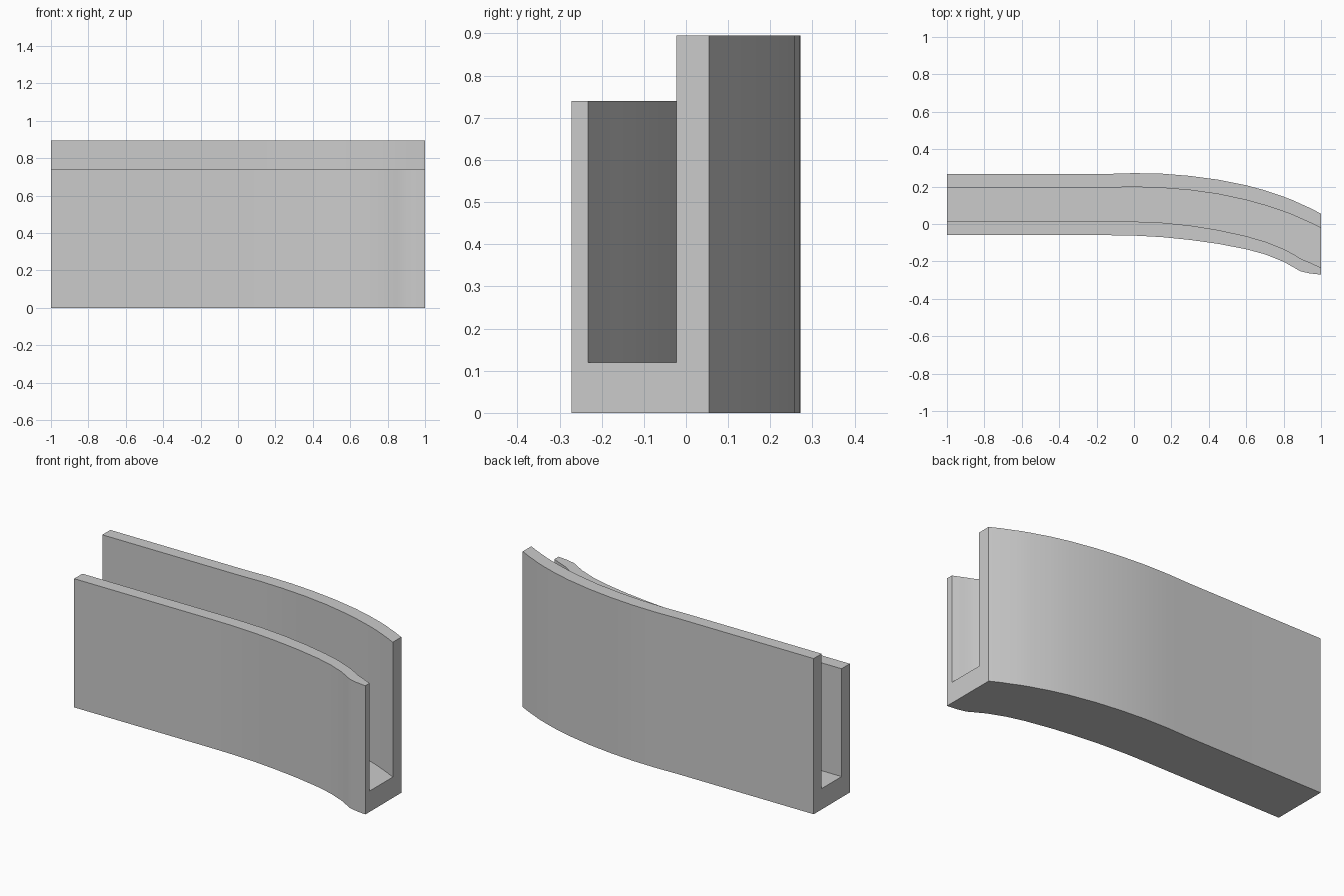
import bpy
import bmesh
from math import radians

cube = bpy.data.objects.get("Cube")
if cube:
    bpy.data.objects.remove(cube, do_unlink=True)

FLOOR, FRONT_TOP, BACK_TOP = 0.12, 0.74, 0.895

# Plan of the trough: x, then y of front outer, front inner, back inner, back outer
stations = [
    (-1, -.06, .015, .195, .268),
    (-.13, -.06, .015, .195, .268),
    (0, -.062, .013, .198, .272),
    (.15, -.07, .007, .193, .269),
    (.3, -.085, -.008, .181, .257),
    (.45, -.106, -.032, .16, .237),
    (.6, -.135, -.065, .128, .207),
    (.7, -.162, -.094, .1, .18),
    (.8, -.202, -.134, .067, .146),
    (.85, -.23, -.16, .048, .127),
    (.89, -.253, -.185, .03, .108),
    (.94, -.264, -.206, .008, .086),
    (1, -.271, -.233, -.022, .055),
]

# Grey material
grey = bpy.data.materials.new("plain grey")
grey.use_nodes = True
colour = (0.6, 0.6, 0.6, 1)
grey.diffuse_color = colour
grey.node_tree.nodes["Principled BSDF"].inputs["Base Color"].default_value = colour

# Curved trough: a U-shaped section swept through the stations
bm = bmesh.new()
rings = []
for x, fo, fi, bi, bo in stations:
    section = [(fo, 0), (bo, 0), (bo, BACK_TOP), (bi, BACK_TOP),
               (bi, FLOOR), (fi, FLOOR), (fi, FRONT_TOP), (fo, FRONT_TOP)]
    rings.append([bm.verts.new((x, y, z)) for y, z in section])
for a, b in zip(rings, rings[1:]):
    for i in range(len(a)):
        j = (i + 1) % len(a)
        bm.faces.new((a[i], a[j], b[j], b[i]))

# Flat ends, split into floor and two walls
for ring in (rings[0], rings[-1]):
    bm.faces.new([ring[i] for i in (0, 1, 4, 5)])
    bm.faces.new([ring[i] for i in (1, 2, 3, 4)])
    bm.faces.new([ring[i] for i in (0, 5, 6, 7)])
bmesh.ops.recalc_face_normals(bm, faces=bm.faces)

mesh = bpy.data.meshes.new("curved_trough")
bm.to_mesh(mesh)
bm.free()
mesh.materials.append(grey)
trough = bpy.data.objects.new("curved_trough", mesh)
bpy.context.collection.objects.link(trough)

# Smooth the curved walls and keep the rims sharp
bpy.ops.object.select_all(action='DESELECT')
trough.select_set(True)
bpy.context.view_layer.objects.active = trough
bpy.ops.object.shade_smooth_by_angle(angle=radians(30))
